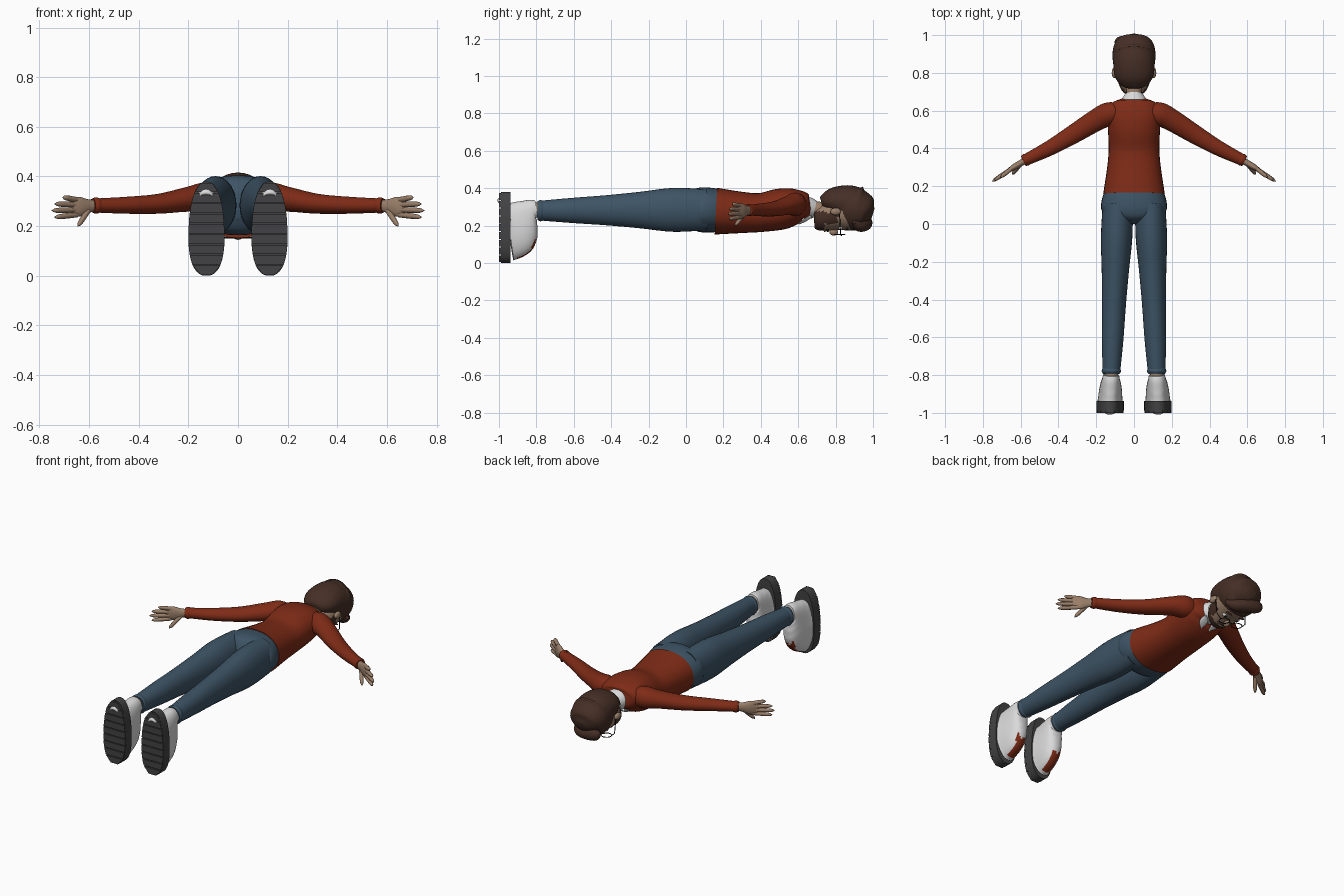
import bpy, bmesh, math
from mathutils import Vector, Matrix

cube = bpy.data.objects.get("Cube")
if cube:
    bpy.data.objects.remove(cube, do_unlink=True)


def material(name, *rgb):
    mat = bpy.data.materials.new(name)
    mat.use_nodes = True
    mat.diffuse_color = (*rgb, 1)
    shader = mat.node_tree.nodes["Principled BSDF"]
    shader.inputs["Base Color"].default_value = (*rgb, 1)
    shader.inputs["Roughness"].default_value = .8
    return mat


RED = material("rust_red", .21, .024, .008)
BLUE = material("denim_blue", .047, .088, .13)
HAIR = material("dark_brown", .06, .028, .019)
SKIN = material("skin", .32, .21, .14)
WHITE = material("off_white", .7, .7, .7)
SOLE = material("charcoal", .055, .055, .058)
BLACK = material("black", .01, .01, .01)
parts = []


def finish(name, bm, materials, rule=None):
    bmesh.ops.recalc_face_normals(bm, faces=bm.faces)
    if rule:
        for face in bm.faces:
            face.material_index = rule(face.calc_center_median())
    mesh = bpy.data.meshes.new(name)
    bm.to_mesh(mesh)
    bm.free()
    for mat in materials:
        mesh.materials.append(mat)
    obj = bpy.data.objects.new(name, mesh)
    bpy.context.collection.objects.link(obj)
    parts.append(obj)


def smooth_path(rows, steps):
    """Catmull-Rom through the section rows."""
    result = []
    last = len(rows) - 1
    for i in range(last):
        before, start = rows[max(i - 1, 0)], rows[i]
        end, after = rows[i + 1], rows[min(i + 2, last)]
        for k in range(steps):
            t = k / steps
            result.append([q + t / 2 * (r - p + t * (2 * p - 5 * q + 4 * r - s + t * (3 * (q - r) + s - p)))
                           for p, q, r, s in zip(before, start, end, after)])
    return result + [list(rows[-1])]


def loft(name, rows, *materials, side=1, segments=32, steps=5, power=2, taper=0, rule=None):
    """Skin oval sections given as (x, y, z, half width, half height)."""
    rows = smooth_path(rows, steps)
    points = [Vector(row[:3]) for row in rows]
    bm = bmesh.new()
    rings = []
    for i, (*_, width, height) in enumerate(rows):
        axis = points[min(i + 1, len(points) - 1)] - points[max(i - 1, 0)]
        across = axis.cross(Vector((0, 0, 1))).normalized()
        upward = across.cross(axis).normalized()
        ring = []
        for k in range(segments):
            angle = math.tau * k / segments
            c, s = (math.copysign(abs(f) ** (2 / power), f) for f in (math.cos(angle), math.sin(angle)))
            p = points[i] + across * c * width * (1 - taper * s) + upward * s * height
            ring.append(bm.verts.new((p.x * side, p.y, p.z)))
        rings.append(ring)
    for near, far in zip(rings, rings[1:]):
        for k in range(segments):
            bm.faces.new((near[k - 1], near[k], far[k], far[k - 1]))
    bm.faces.new(rings[0])
    bm.faces.new(rings[-1])
    finish(name, bm, materials, rule)


def body(name, rows, *materials, **options):
    """Loft centred on the body from (y, z, half width, half height) rows."""
    loft(name, [(0, *row) for row in rows], *materials, **options)


def limb(name, start, end, widths, heights, *materials, **options):
    """Straight loft with evenly spaced sections."""
    start, end = Vector(start), Vector(end)
    count = len(widths) - 1
    rows = [(*start.lerp(end, i / count), w, h) for i, (w, h) in enumerate(zip(widths, heights))]
    loft(name, rows, *materials, **options)


def ball(name, centre, size, mat):
    bm = bmesh.new()
    place = Matrix.Translation(centre) @ Matrix.Diagonal((*size, 1))
    bmesh.ops.create_uvsphere(bm, u_segments=20, v_segments=12, radius=1, matrix=place)
    finish(name, bm, [mat])


def wire(name, points, cyclic=False):
    curve = bpy.data.curves.new(name, "CURVE")
    curve.dimensions = "3D"
    curve.bevel_depth = .0025
    curve.bevel_resolution = 1
    spline = curve.splines.new("POLY")
    spline.points.add(len(points) - 1)
    for point, position in zip(spline.points, points):
        point.co = (*position, 1)
    spline.use_cyclic_u = cyclic
    curve.materials.append(BLACK)
    bpy.context.collection.objects.link(bpy.data.objects.new(name, curve))


# Torso, trouser seat, neck and collar
body("sweater", [(.16, .277, .163, .125), (.3, .27, .142, .11), (.4, .27, .134, .104), (.5, .287, .138, .11),
                 (.57, .3, .142, .1), (.62, .305, .135, .08), (.65, .3, .1, .06), (.665, .3, .06, .04)],
     RED, power=2.2)
body("trouser_seat", [(0, .285, .03, .05), (.03, .285, .12, .1), (.07, .285, .17, .118),
                      (.12, .283, .172, .12), (.175, .28, .155, .115)], BLUE, power=2.2)
limb("neck", (0, .62, .3), (0, .76, .28), (.046, .04, .045), (.045, .04, .045), SKIN)
limb("collar", (0, .635, .297), (0, .69, .287), (.075, .063, .047), (.06, .057, .047), WHITE)


# Head with a beard along the jaw, then the hair
def is_beard(c):
    jaw = c.y < .74 and c.z < .275
    sideburn = c.y < .81 and abs(c.x) > .07 and c.z < .27
    return int(jaw or sideburn)


body("head", [(.685, .225, .03, .035), (.7, .227, .058, .055), (.74, .24, .08, .07), (.8, .262, .094, .09),
              (.87, .28, .1, .108), (.94, .285, .085, .09), (.97, .285, .05, .05)], SKIN, HAIR, rule=is_beard)
body("hair", [(.725, .32, .05, .03), (.745, .325, .08, .05), (.79, .33, .104, .076), (.85, .32, .11, .1),
              (.885, .3, .114, .12), (.92, .287, .112, .118), (.96, .28, .1, .09), (.985, .27, .07, .055),
              (1, .265, .03, .025)], HAIR)
loft("fringe", [(-.095, .955, .235, .01, .01), (-.07, .965, .22, .03, .035), (0, .95, .205, .04, .035),
                (.06, .925, .2, .035, .03), (.1, .9, .22, .01, .01)], HAIR)
ball("nose", (0, .79, .165), (.015, .024, .018), SKIN)
ball("moustache", (0, .757, .18), (.04, .01, .014), HAIR)
ball("lips", (0, .742, .174), (.022, .006, .008), SKIN)
wire("glasses_bridge", [(-.013, .827, .15), (0, .832, .147), (.013, .827, .15)])

# Shoe sections: the instep eases from the toe up to the ankle
shoe_rows = []
for i in range(7):
    t = i / 6
    toe = .01 + .235 * t * t * (3 - 2 * t)
    heel = .375 - .04 * t
    shoe_rows.append((.127 - .006 * t, -.95 + .15 * t, (heel + toe) / 2, .067 - .025 * t, (heel - toe) / 2))


def is_tongue(c):
    return int(abs(abs(c.x) - .125) < .026 and -.908 < c.y < -.806 and c.z < .25)


sole_x, sole_z, sole_width, sole_power, sole_taper, bars = .127, .19, .072, 2.4, .1, 9
sole_size = (sole_width, sole_width), (sole_z, sole_z)
finger_widths = [.011 * math.sqrt(1.02 - (k / 8) ** 6) for k in range(9)]

for side, label in ((1, "left"), (-1, "right")):
    # Face details
    ball(label + "_ear", (side * .104, .8, .275), (.014, .028, .02), SKIN)
    ball(label + "_eye", (side * .04, .826, .19), (.018, .013, .012), WHITE)
    ball(label + "_pupil", (side * .04, .826, .18), (.008, .008, .004), BLACK)
    ball(label + "_eyebrow", (side * .04, .862, .183), (.024, .006, .008), HAIR)
    angles = [math.tau * k / 24 for k in range(24)]
    wire(label + "_lens_rim", [(side * .043 + .03 * math.cos(a), .822 + .028 * math.sin(a), .153)
                               for a in angles], cyclic=True)
    wire(label + "_glasses_arm", [(side * .073, .827, .153), (side * .1, .825, .18), (side * .107, .82, .28)])
    limb(label + "_collar_flap", (.05, .67, .25), (.026, .605, .21), (.008, .024, .004), (.006, .008, .004),
         WHITE, side=side)

    # Sleeve and cuff
    loft(label + "_sleeve", [(.06, .59, .31, .045, .05), (.13, .583, .314, .062, .062), (.2, .55, .308, .058, .05),
                             (.32, .476, .29, .05, .04), (.45, .4, .284, .04, .034), (.58, .336, .283, .03, .028)],
         RED, side=side)
    cuff = (.03, .033, .028)
    limb(label + "_cuff", (.56, .346, .283), (.586, .333, .283), cuff, cuff, RED, side=side)

    # Hand with fingers fanned out from the palm
    limb(label + "_palm", (.565, .343, .283), (.675, .277, .276), (.019, .017, .016, .007),
         (.022, .027, .04, .036), SKIN, side=side)
    digits = {"thumb": ((.6, .318, .268), (.645, .262, .2))}
    for i, name in enumerate(("index", "middle", "ring", "little")):
        spread = i - 1.5
        reach = .75 - .011 * (i - 1) ** 2
        digits[name] = (.65, .292, .276 + .02 * spread), (reach, .6 - reach / 2, .276 + .027 * spread)
    for name, (base, tip) in digits.items():
        limb(f"{label}_{name}_finger", base, tip, finger_widths, finger_widths, SKIN,
             side=side, segments=12, steps=2)

    # Trouser leg with rolled hem, and ankle
    limb(label + "_trouser_leg", (.12, -.79, .28), (.085, .11, .285), (.046, .057, .063, .072, .083, .08),
         (.052, .067, .08, .097, .117, .11), BLUE, side=side)
    limb(label + "_trouser_hem", (.12, -.793, .28), (.12, -.765, .28), (.044, .051, .047), (.05, .057, .053),
         BLUE, side=side)
    limb(label + "_ankle", (.12, -.83, .287), (.12, -.77, .285), (.036, .036), (.038, .038), SKIN, side=side)

    # Shoe upper with coloured tongue, and sole
    loft(label + "_shoe", shoe_rows, WHITE, RED, side=side, segments=40, power=2.3, taper=.1, rule=is_tongue)
    limb(label + "_sole", (sole_x, -.988, sole_z), (sole_x, -.937, sole_z), *sole_size, SOLE,
         side=side, segments=40, power=sole_power, taper=sole_taper)

    # Tread bars that follow the sole outline
    bm = bmesh.new()
    for i in range(bars):
        outline = []
        for edge, ways in ((i + .04, (-1, 1)), (i + .92, (1, -1))):
            s = (2 * edge / bars - 1) * .985
            half = sole_width * (1 - abs(s) ** sole_power) ** (1 / sole_power) * (1 - sole_taper * s)
            outline += [(side * (sole_x + way * half), sole_z * (1 + s)) for way in ways]
        bottom, top = ([bm.verts.new((x, y, z)) for x, z in outline] for y in (-1, -.985))
        bm.faces.new(bottom)
        for k in range(4):
            bm.faces.new((bottom[k - 1], bottom[k], top[k], top[k - 1]))
    finish(label + "_tread", bm, [SOLE])

# Smooth shading with crisp edges
bpy.ops.object.select_all(action="DESELECT")
for obj in parts:
    obj.select_set(True)
bpy.context.view_layer.objects.active = parts[0]
bpy.ops.object.shade_smooth_by_angle(angle=math.radians(45))
